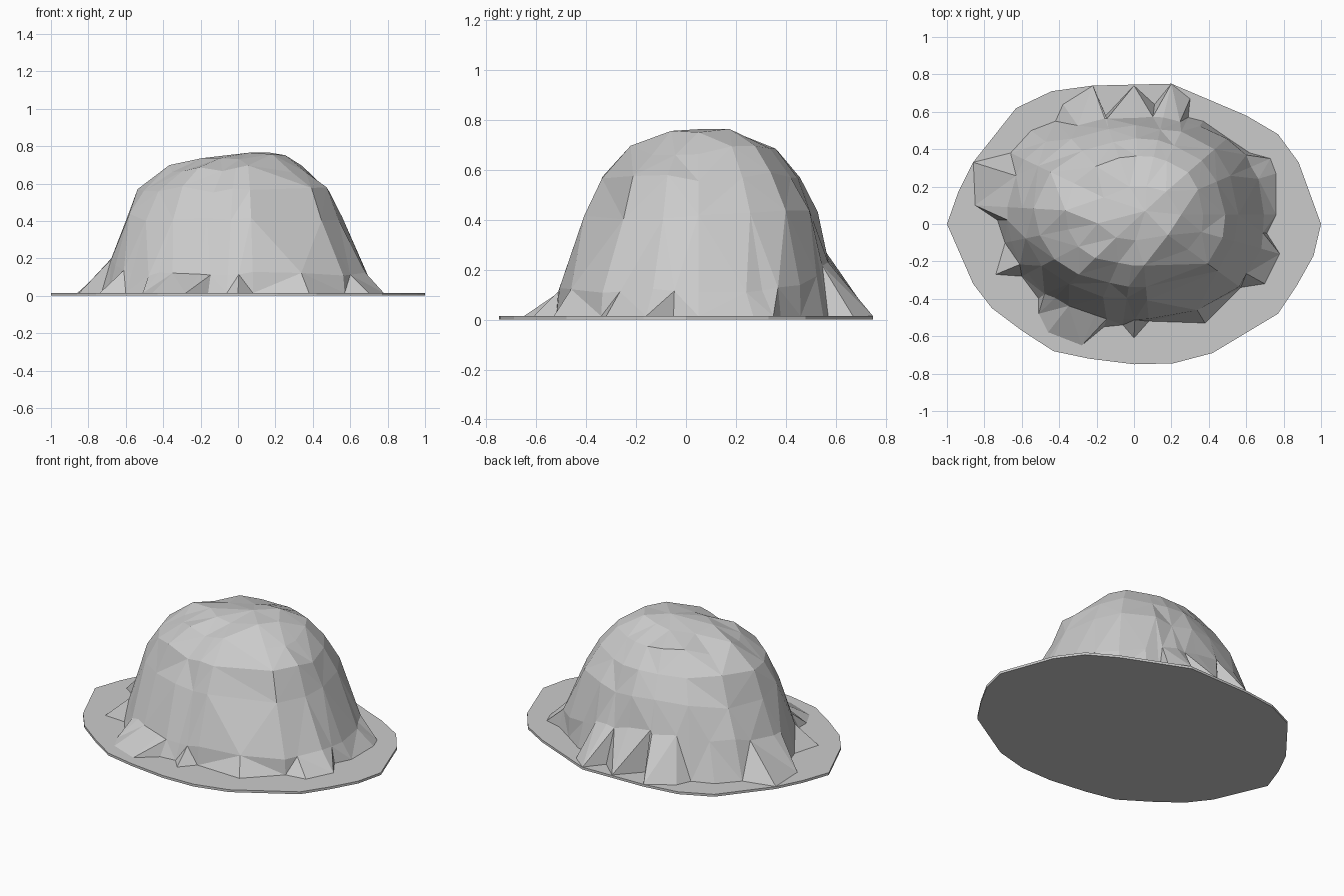
import bpy, bmesh, math, random

if "Cube" in bpy.data.objects:
    bpy.data.objects.remove(bpy.data.objects["Cube"])

random.seed(4)


def make_object(name, bm):
    bmesh.ops.recalc_face_normals(bm, faces=bm.faces)
    mesh = bpy.data.meshes.new(name)
    bm.to_mesh(mesh)
    bm.free()
    obj = bpy.data.objects.new(name, mesh)
    bpy.context.collection.objects.link(obj)
    return obj


# Base slab: thin irregular oval
OUTLINE = [(-1, 0), (-.94, .17), (-.86, .33), (-.63, .62), (-.44, .71), (-.22, .74),
           (.2, .75), (.6, .58), (.77, .48), (.88, .33), (1, 0), (.96, -.17),
           (.87, -.33), (.77, -.48), (.42, -.69), (.21, -.745), (0, -.75),
           (-.24, -.72), (-.43, -.68), (-.6, -.57), (-.76, -.45), (-.86, -.32)]
bm = bmesh.new()
face = bm.faces.new([bm.verts.new((x, y, 0)) for x, y in OUTLINE])
top = bmesh.ops.extrude_face_region(bm, geom=[face])
for v in top["geom"]:
    if isinstance(v, bmesh.types.BMVert):
        v.co.z = .015
if not face.is_valid or len(bm.faces) < len(OUTLINE) + 2:
    bm.faces.new([v for v in bm.verts if v.co.z == 0])
make_object("base_slab", bm)

# Rock mound: spurred foot outline, counter-clockwise from +x
FOOT = [(.76, .05), (.76, .27), (.73, .35), (.62, .38), (.5, .46), (.37, .55), (.29, .57),
        (.3, .67), (.2, .75), (.11, .64), (0, .74), (-.15, .58), (-.22, .74), (-.38, .64),
        (-.42, .55), (-.55, .5), (-.66, .38), (-.86, .33), (-.85, .1), (-.73, .02),
        (-.69, -.1), (-.74, -.27), (-.6, -.28), (-.51, -.4), (-.51, -.48), (-.46, -.58),
        (-.28, -.65), (-.16, -.55), (-.06, -.54), (0, -.61), (.08, -.52), (.38, -.53),
        (.57, -.34), (.7, -.32), (.78, -.16), (.71, -.05)]
CX, CY = .03, .05
ANGLES = [math.atan2(y - CY, x - CX) for x, y in FOOT]

# Dome sections: z, x min, x max, y min, y max, step through the angles, jitter
RINGS = [(.12, -.67, .70, -.51, .57, 1, .015),
         (.42, -.60, .565, -.40, .52, 2, .02),
         (.57, -.53, .485, -.33, .45, 2, .02),
         (.68, -.36, .37, -.22, .36, 2, .02),
         (.745, -.2, .25, -.09, .2, 4, .015)]


def dome_point(a, z, x0, x1, y0, y1, jitter):
    c, s = math.cos(a), math.sin(a)
    rx = x1 - CX if c > 0 else CX - x0
    ry = y1 - CY if s > 0 else CY - y0
    r = (abs(c / rx) ** 2.25 + abs(s / ry) ** 2.25) ** (-1 / 2.25)
    r *= 1 + random.uniform(-jitter, jitter)
    z += random.uniform(-jitter, jitter)
    if z < .2:      # spurs climb higher at the back and left
        z += .14 * max(0, math.cos(a - math.radians(120)))
    if z > .72:     # crown tilts up to the right
        z = min(z + .08 * r * c, .77)
    return (CX + r * c, CY + r * s, z)


bm = bmesh.new()
rows = [[bm.verts.new((x, y, .014)) for x, y in FOOT]]
for z, x0, x1, y0, y1, step, jit in RINGS:
    rows.append([bm.verts.new(dome_point(a, z, x0, x1, y0, y1, jit)) for a in ANGLES[::step]])

for low, high in zip(rows, rows[1:]):
    n, m = len(low), len(high)
    k = n // m
    for i in range(m):
        h0, h1 = high[i], high[(i + 1) % m]
        l = [low[(i * k + j) % n] for j in range(k + 1)]
        if k == 1:
            if i % 2:
                tris = [(l[0], l[1], h0), (l[1], h1, h0)]
            else:
                tris = [(l[0], l[1], h1), (l[0], h1, h0)]
        else:
            tris = [(l[0], l[1], h0), (l[1], h1, h0), (l[1], l[2], h1)]
        for t in tris:
            bm.faces.new(t)

# Crown cap
peak = bm.verts.new((.06, .07, .765))
for i, v in enumerate(rows[-1]):
    bm.faces.new((v, rows[-1][(i + 1) % len(rows[-1])], peak))
make_object("rock_mound", bm)
